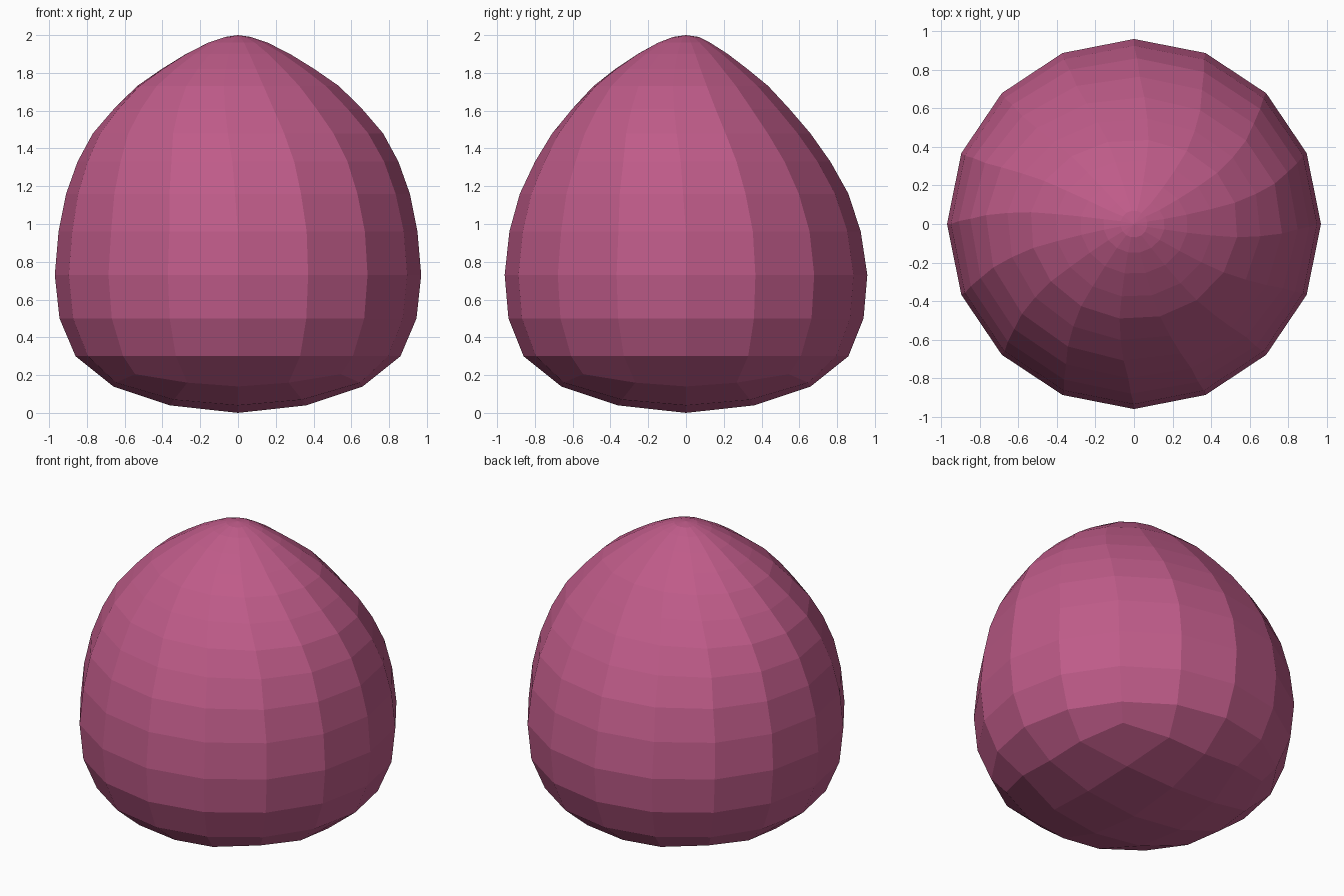
import bpy, bmesh, math

if "Cube" in bpy.data.objects:
    bpy.data.objects.remove(bpy.data.objects["Cube"])

# one flat colour
pink = bpy.data.materials.new("raspberry pink")
pink.diffuse_color = (0.52, 0.105, 0.25, 1)
pink.use_nodes = True
pink.node_tree.nodes["Principled BSDF"].inputs["Base Color"].default_value = pink.diffuse_color

bm = bmesh.new()

# rounded base: a 4 x 4 quad patch, bent into a shallow bowl
bmesh.ops.create_grid(bm, x_segments=4, y_segments=4, size=2)
rim = {}
for v in bm.verts:
    i, j = round(v.co.x), round(v.co.y)
    level = max(abs(i), abs(j))
    off = min(abs(i), abs(j))          # 0 mid edge .. level at the corner
    if level == 0:
        v.co = (0, 0, 0)
        continue
    ang = math.atan2(j, i)
    if level == 1:
        r, z = ((0.36, 0.04), (0.48, 0.07))[off]
    else:
        n = round(ang / (math.pi / 8)) % 16
        ang = n * math.pi / 8
        rim[n] = v
        r, z = ((0.66, 0.14), (0.70, 0.16), (0.77, 0.205))[off]
    v.co = (r * math.cos(ang), r * math.sin(ang), z)
ring = [rim[n] for n in range(16)]

# body rings: height, side radius, front radius, back radius, swirl in degrees
rings = [
    (0.30, 0.86, 0.86, 0.86, 0), (0.50, 0.945, 0.94, 0.94, 0),
    (0.73, 0.97, 0.96, 0.96, 0), (0.96, 0.95, 0.935, 0.925, 0),
    (1.16, 0.91, 0.88, 0.86, 1), (1.33, 0.85, 0.80, 0.765, 2),
    (1.48, 0.77, 0.71, 0.66, 4), (1.61, 0.66, 0.605, 0.55, 6),
    (1.73, 0.54, 0.495, 0.44, 8), (1.82, 0.41, 0.38, 0.33, 9),
    (1.90, 0.28, 0.26, 0.225, 10), (1.96, 0.16, 0.15, 0.13, 11),
    (1.99, 0.07, 0.07, 0.07, 12),
]
for z, rx, front, back, swirl in rings:
    new = []
    for n in range(16):
        a = n * math.pi / 8 - math.radians(swirl)
        y = math.sin(a)
        new.append(bm.verts.new((rx * math.cos(a), y * (back if y > 0 else front), z)))
    for n in range(16):
        m = (n + 1) % 16
        bm.faces.new((ring[n], ring[m], new[m], new[n]))
    ring = new

# pointed tip
tip = bm.verts.new((0, 0, 2))
for n in range(16):
    bm.faces.new((ring[n], ring[(n + 1) % 16], tip))

bmesh.ops.recalc_face_normals(bm, faces=bm.faces[:])
mesh = bpy.data.meshes.new("drop_body")
bm.to_mesh(mesh)
bm.free()
mesh.materials.append(pink)
bpy.context.collection.objects.link(bpy.data.objects.new("drop_body", mesh))
